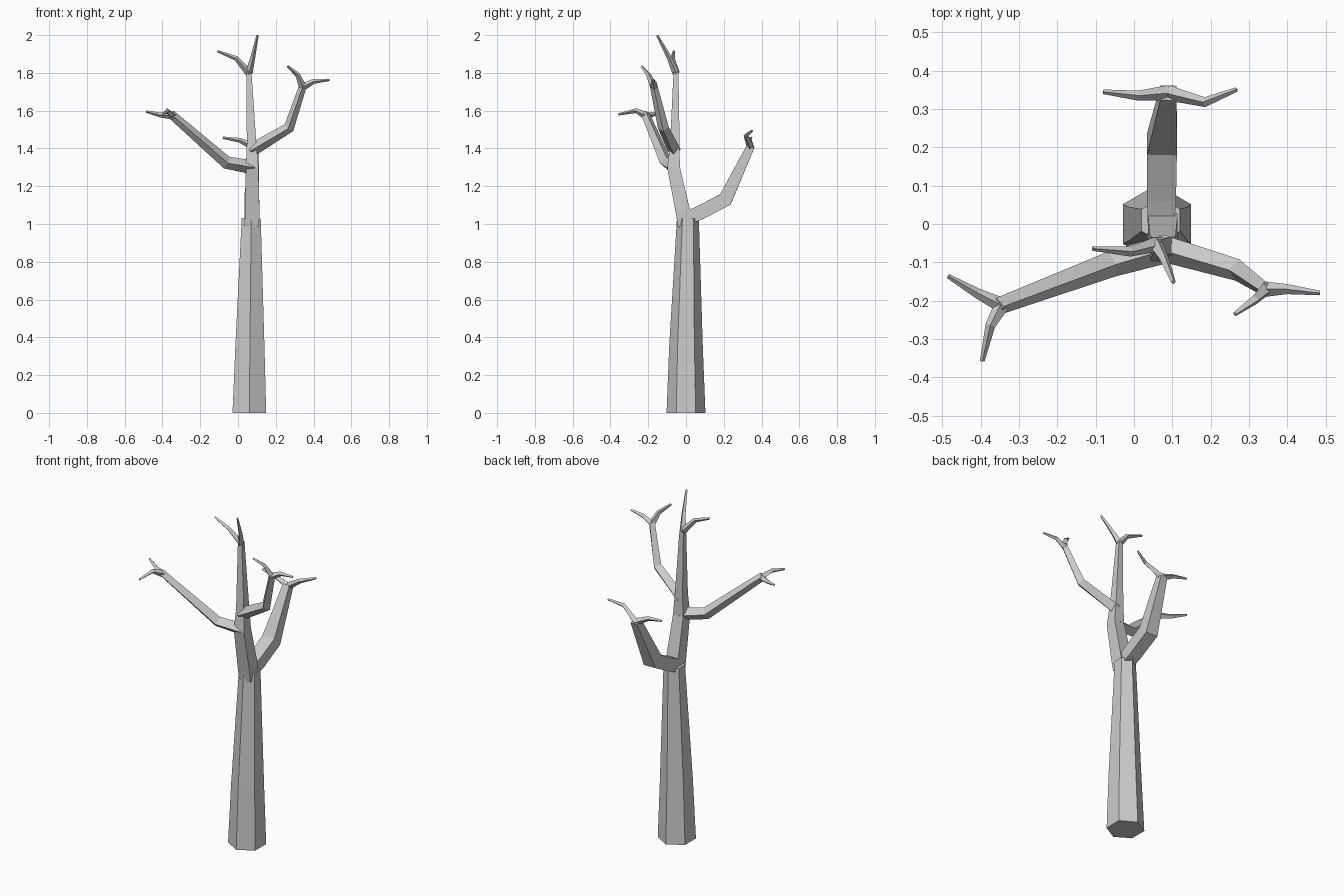
import bpy, bmesh, math
from mathutils import Vector

cube = bpy.data.objects.get("Cube")
if cube:
    bpy.data.objects.remove(cube, do_unlink=True)

# One plain grey bark material
bark = bpy.data.materials.new("grey bark")
bark.use_nodes = True
color = (0.6, 0.6, 0.6, 1)
bark.diffuse_color = color
bark.node_tree.nodes["Principled BSDF"].inputs["Base Color"].default_value = color

X, Y = Vector((1, 0, 0)), Vector((0, 1, 0))


def limb(name, path, ref, sides=4, turn=0):
    """Tapered flat-sided tube along (x, y, z, radius) stations."""
    pts = [Vector(p[:3]) for p in path]
    bm = bmesh.new()
    rings = []
    last = len(pts) - 1
    for i, p in enumerate(pts):
        before = (p - pts[i - 1]).normalized() if i else Vector()
        after = (pts[i + 1] - p).normalized() if i < last else Vector()
        t = (before + after).normalized()
        u = (ref - t * ref.dot(t)).normalized()
        v = t.cross(u)
        ring = []
        for k in range(sides):
            a = 2 * math.pi * k / sides + math.radians(turn)
            ring.append(bm.verts.new(p + (u * math.cos(a) + v * math.sin(a)) * path[i][3]))
        rings.append(ring)
    for a, b in zip(rings, rings[1:]):
        for k in range(sides):
            n = (k + 1) % sides
            bm.faces.new((a[k], a[n], b[n], b[k]))
    bm.faces.new(rings[0][::-1])
    bm.faces.new(rings[-1])
    bmesh.ops.recalc_face_normals(bm, faces=bm.faces)
    me = bpy.data.meshes.new(name)
    bm.to_mesh(me)
    bm.free()
    me.materials.append(bark)
    bpy.context.collection.objects.link(bpy.data.objects.new(name, me))


# Trunk and its slimmer continuation
limb("trunk", [(.06, 0, 0, .103), (.063, 0, .35, .089), (.07, .01, 1.03, .058)], Y, 6)
limb("upper_trunk", [(.073, -.005, .99, .053), (.075, -.015, 1.06, .055),
                     (.075, -.066, 1.3, .047), (.072, -.059, 1.42, .036),
                     (.058, -.053, 1.81, .018)], Y, 4, 45)

# Main branches
limb("back_branch", [(.07, .015, 1.035, .05), (.072, .075, 1.06, .053),
                     (.073, .208, 1.13, .055), (.09, .342, 1.41, .03)], X, 4, 45)
limb("right_branch", [(.08, -.066, 1.3, .037), (-.06, -.105, 1.325, .034),
                      (-.355, -.215, 1.582, .023)], Y)
limb("left_branch", [(.07, -.062, 1.39, .035), (.27, -.12, 1.51, .029),
                     (.345, -.172, 1.735, .02)], Y)

# Paired twigs: fork point, then bend and tip of each
forks = {
    "top": [((.058, -.053, 1.8), (.078, -.088, 1.88), (.103, -.152, 1.998), X),
            ((.058, -.053, 1.8), (-.01, -.072, 1.877), (-.108, -.064, 1.915), Y)],
    "back": [((.09, .342, 1.405), (.01, .335, 1.443), (-.08, .345, 1.457), Y),
             ((.09, .342, 1.405), (.185, .318, 1.468), (.268, .351, 1.495), Y)],
    "right": [((-.345, -.212, 1.573), (-.41, -.18, 1.577), (-.485, -.136, 1.595), Y),
              ((-.345, -.212, 1.573), (-.375, -.265, 1.6), (-.396, -.358, 1.58), X)],
    "left": [((.343, -.17, 1.725), (.4, -.17, 1.755), (.485, -.18, 1.763), Y),
             ((.343, -.17, 1.725), (.315, -.198, 1.79), (.263, -.235, 1.835), Y)],
}
for side, twigs in forks.items():
    for n, (fork, bend, tip, ref) in enumerate(twigs, 1):
        limb(f"{side}_twig_{n}", [(*fork, .02), (*bend, .013), (*tip, .006)], ref)
